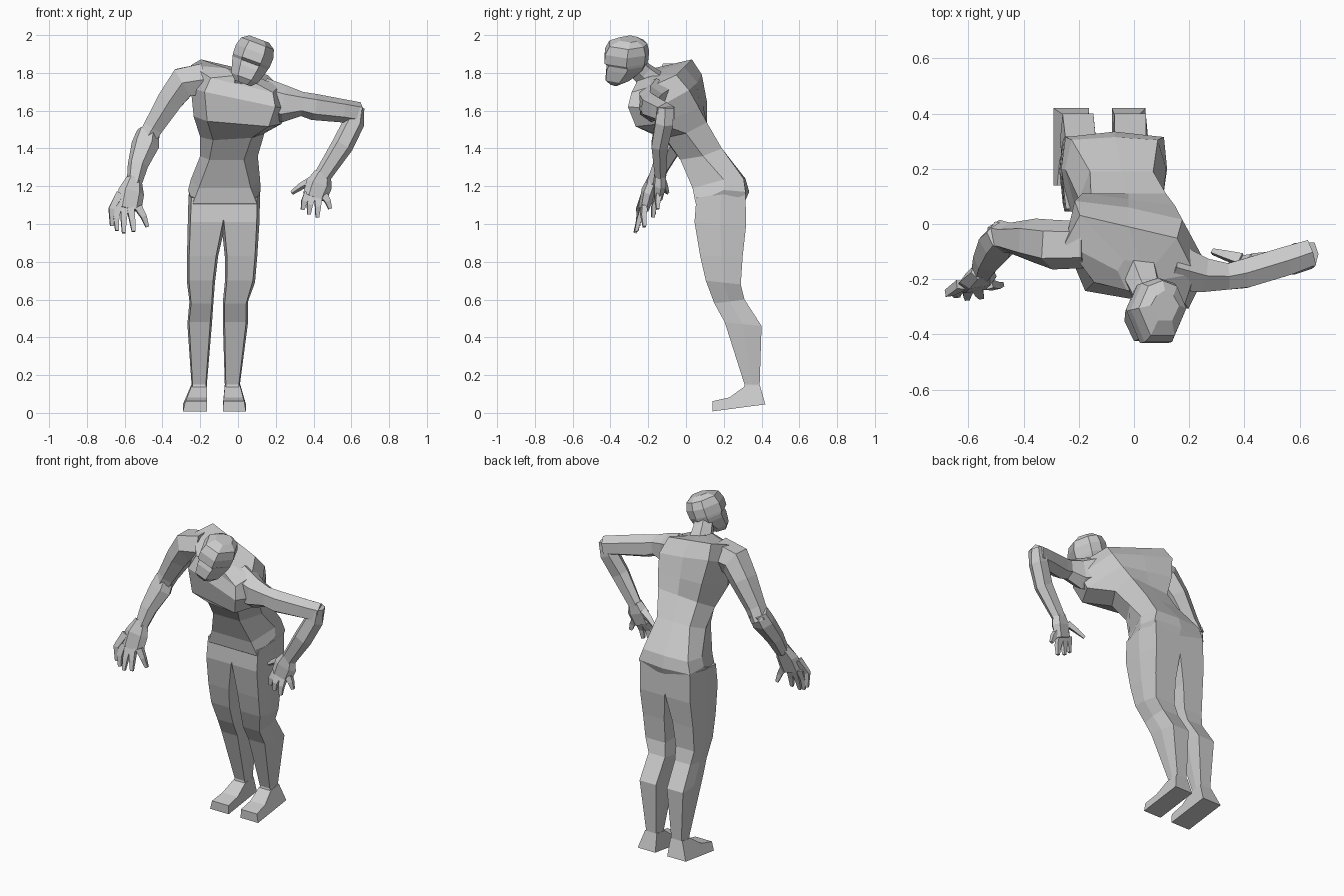
import bpy, bmesh
from mathutils import Vector as V


def loft(name, rings):
    """Skin a list of equal-length point rings and cap both ends."""
    bm = bmesh.new()
    vs = [[bm.verts.new(p) for p in r] for r in rings]
    n = len(vs[0])
    for a, b in zip(vs, vs[1:]):
        for i in range(n):
            j = (i + 1) % n
            bm.faces.new((a[i], a[j], b[j], b[i]))
    bm.faces.new(vs[0])
    bm.faces.new(vs[-1])
    bmesh.ops.recalc_face_normals(bm, faces=bm.faces)
    me = bpy.data.meshes.new(name)
    bm.to_mesh(me)
    bm.free()
    ob = bpy.data.objects.new(name, me)
    bpy.context.collection.objects.link(ob)
    return ob


def ring(l, r, f, b, k=0.6, kb=0.65, ridge=0.0):
    """Body section from its left, right, front and back points."""
    l, r, f, b = V(l), V(r), V(f), V(b)
    h = (r - l) / 2
    e = b - V((0, ridge, 0))
    return [l, f - h * k, f + h * k, r, e + h * kb, b, e - h * kb]


def box_ring(x0, x1, y0, y1, z, slope=0.0, k=0.86):
    """Limb section from its bounds; slope raises the back edge."""
    xm, ym = (x0 + x1) / 2, (y0 + y1) / 2
    return ring((x0, ym, z + slope / 2), (x1, ym, z + slope / 2),
                (xm, y0, z), (xm, y1, z + slope), k, k)


def tube(name, path, side, shape):
    """Sweep a small section along (x, y, z, half width, half depth)."""
    pts = [V(p[:3]) for p in path]
    rings = []
    for i, p in enumerate(path):
        t = (pts[min(i + 1, len(pts) - 1)] - pts[max(i - 1, 0)]).normalized()
        s = V(side)
        s = (s - t * s.dot(t)).normalized()
        d = t.cross(s)
        rings.append([pts[i] + s * u * p[3] + d * v * p[4] for u, v in shape])
    return loft(name, rings)


HEX = [(1, 0), (.55, .95), (-.55, .95), (-1, 0), (-.55, -.95), (.55, -.95)]
SQUARE = [(1, .8), (-1, .8), (-1, -.8), (1, -.8)]

# Torso, bent forward with one shoulder dropped
loft("torso", [
    ring((-.24, .19, 1.08), (.10, .19, 1.08), (-.075, .09, 1.05), (-.075, .28, 1.05), .8, .8),
    ring((-.264, .20, 1.18), (.12, .20, 1.18), (-.07, .05, 1.11), (-.07, .335, 1.17), .88, .93, .02),
    ring((-.25, .20, 1.235), (.117, .20, 1.235), (-.07, .035, 1.19), (-.07, .315, 1.24), .75, .85, .01),
    ring((-.20, .09, 1.36), (.105, .09, 1.36), (-.06, -.03, 1.34), (-.045, .19, 1.40), .6, .75),
    ring((-.20, .0, 1.46), (.14, .0, 1.48), (-.03, -.11, 1.45), (-.02, .11, 1.53), .6, .8),
    ring((-.235, -.08, 1.57), (.23, -.14, 1.53), (0, -.245, 1.53), (-.02, .09, 1.63), .7, .72),
    ring((-.25, -.07, 1.72), (.27, -.16, 1.61), (.01, -.275, 1.66), (-.02, .06, 1.75), .72, .75, .01),
    ring((-.25, -.07, 1.84), (.22, -.18, 1.73), (.02, -.25, 1.735), (-.02, -.01, 1.83), .7, .75),
    ring((-.06, -.17, 1.825), (.11, -.20, 1.775), (.025, -.25, 1.77), (.02, -.14, 1.80)),
])

# Neck
tube("neck", [(.01, -.15, 1.73, .075, .07), (.04, -.23, 1.80, .06, .055),
              (.07, -.29, 1.86, .06, .05)], (1, 0, -.35), HEX)

# Head, tilted sideways: (height, half width, front y, back y)
up, across, base = V((.35, 0, .937)), V((.937, 0, -.35)), V((.025, 0, 1.745))
head = []
for h, w, yf, yb in [(0, .045, -.40, -.34), (.03, .075, -.425, -.28),
                     (.09, .094, -.42, -.215), (.115, .10, -.41, -.205),
                     (.13, .104, -.432, -.20), (.18, .106, -.428, -.195),
                     (.225, .092, -.405, -.205), (.25, .055, -.35, -.24)]:
    c, ym = base + up * h, (yf + yb) / 2
    head.append(ring(c - across * w + V((0, ym, 0)), c + across * w + V((0, ym, 0)),
                     c + V((0, yf, 0)), c + V((0, yb, 0)), .5, .6, .02))
loft("head", head)

# Legs: (outer/inner x of each leg), shared front y, back y, height, back rise
legs = [
    ((-.262, -.04), (-.11, .117), .055, .315, 1.14, .03),
    ((-.266, -.066), (-.088, .113), .045, .318, 1.01, -.02),
    ((-.27, -.105), (-.07, .102), .075, .30, .83, 0),
    ((-.27, -.122), (-.07, .09), .105, .29, .70, -.02),
    ((-.257, -.13), (-.08, .053), .15, .31, .58, .02),
    ((-.268, -.138), (-.08, .052), .205, .40, .48, -.02),
    ((-.246, -.165), (-.07, .01), .31, .39, .15, 0),
    ((-.25, -.165), (-.072, .015), .30, .395, .10, 0),
]
for i, side in enumerate(("right", "left")):
    loft(side + "_leg", [box_ring(*r[i], *r[2:]) for r in legs])
    # Foot: side profile widened toward the sole
    x0, x1 = [(-.247, -.165), (-.07, .012)][i]
    o0, o1 = [(.045, .002), (.01, .03)][i]
    profile = [(.39, .15, 0), (.31, .14, 0), (.23, .082, .5), (.14, .062, .7),
               (.14, .008, 1), (.42, .045, 1)]
    loft(side + "_foot", [[(x0 - o0 * s, y, z) for y, z, s in profile],
                          [(x1 + o1 * s, y, z) for y, z, s in profile]])

# Raised-shoulder arm hanging down
tube("right_upper_arm", [(-.18, -.075, 1.765, .085, .09), (-.29, -.075, 1.75, .09, .085),
                         (-.36, -.06, 1.655, .08, .07), (-.45, -.05, 1.51, .055, .055),
                         (-.49, -.045, 1.44, .06, .05)], (0, 1, 0), HEX)
tube("right_forearm", [(-.475, -.04, 1.49, .06, .05), (-.49, -.07, 1.42, .075, .055),
                       (-.53, -.13, 1.31, .055, .045), (-.55, -.175, 1.21, .04, .035)],
     (1, 0, .2), HEX)
tube("right_palm", [(-.55, -.17, 1.24, .042, .03), (-.565, -.20, 1.17, .07, .032),
                    (-.58, -.225, 1.08, .07, .022)], (1, .2, -.1), HEX)

# Dropped-shoulder arm held out with the forearm folded down
tube("left_upper_arm", [(.13, -.15, 1.665, .11, .09), (.25, -.185, 1.635, .097, .065),
                        (.34, -.19, 1.635, .064, .05), (.40, -.18, 1.62, .07, .055),
                        (.55, -.135, 1.60, .062, .055), (.64, -.105, 1.585, .06, .05)],
     (0, 0, 1), HEX)
tube("left_forearm", [(.64, -.11, 1.62, .03, .045), (.615, -.115, 1.54, .056, .05),
                      (.555, -.14, 1.42, .058, .045), (.445, -.135, 1.25, .045, .03)],
     (1, 0, -.5), HEX)
tube("left_palm", [(.45, -.135, 1.27, .045, .03), (.43, -.14, 1.21, .07, .032),
                   (.405, -.15, 1.14, .065, .022)], (1, .1, -.4), HEX)

# Fingers: base, knuckle and tip of each
fingers = {
    "right": [((-.625, -.22, 1.16), (-.67, -.25, 1.08), (-.668, -.25, .99)),
              ((-.635, -.23, 1.10), (-.645, -.25, 1.03), (-.64, -.26, .965)),
              ((-.60, -.225, 1.09), (-.605, -.25, 1.02), (-.605, -.27, .952)),
              ((-.57, -.225, 1.09), (-.56, -.25, 1.02), (-.553, -.265, .96)),
              ((-.53, -.22, 1.09), (-.50, -.225, 1.04), (-.48, -.22, .985))],
    "left": [((.39, -.13, 1.23), (.335, -.115, 1.20), (.285, -.10, 1.165)),
             ((.37, -.15, 1.16), (.35, -.165, 1.12), (.342, -.165, 1.075)),
             ((.395, -.15, 1.15), (.38, -.17, 1.10), (.375, -.17, 1.05)),
             ((.425, -.15, 1.14), (.423, -.17, 1.09), (.42, -.175, 1.035)),
             ((.455, -.145, 1.15), (.475, -.15, 1.12), (.488, -.15, 1.08))],
}
for side, hand in fingers.items():
    for n, (a, b, c) in enumerate(hand):
        tube(f"{side}_finger_{n + 1}",
             [(*a, .02, .02), (*b, .015, .016), (*c, .009, .01)], (1, .2, .3), SQUARE)
